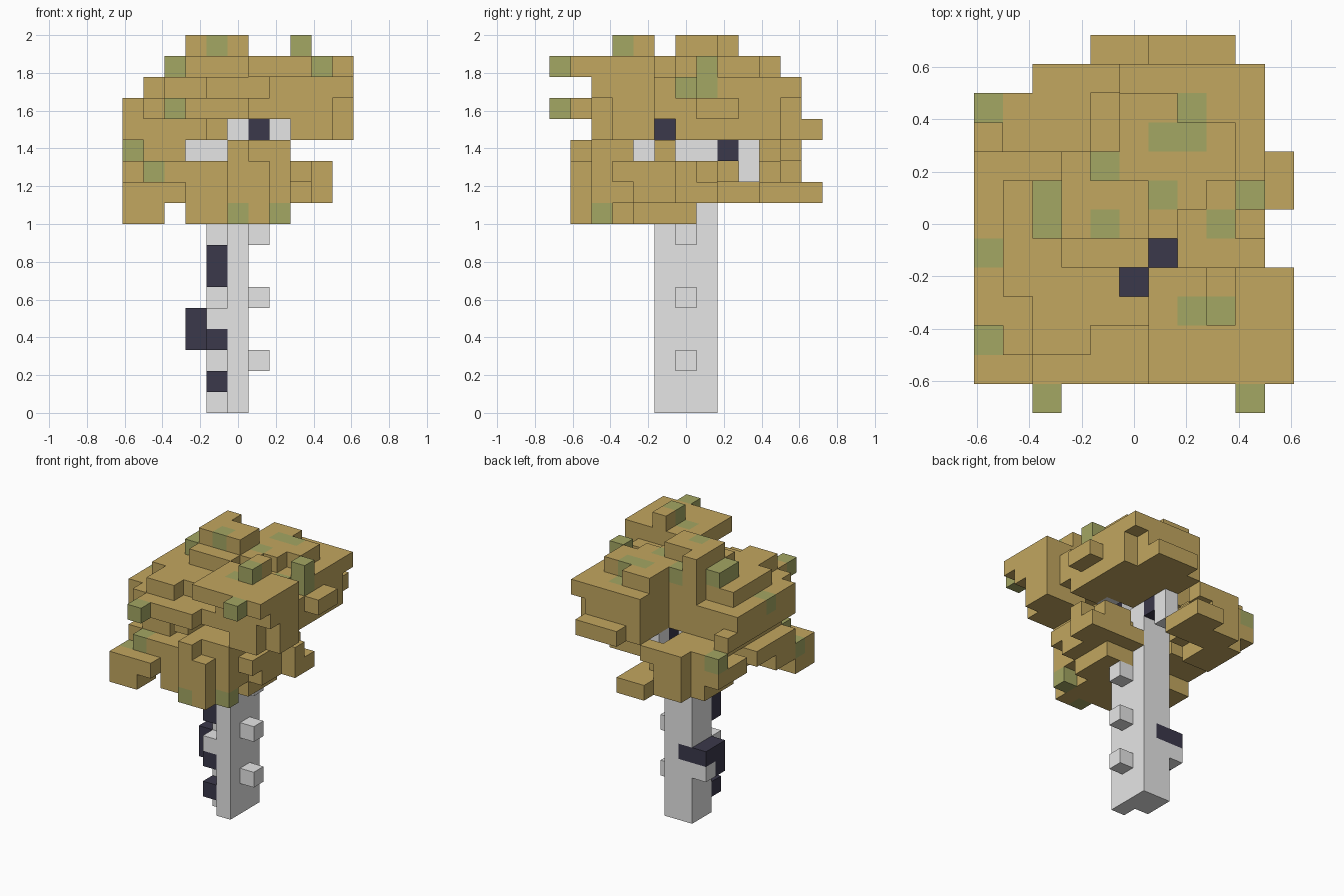
import bpy, bmesh
from mathutils import Vector

if "Cube" in bpy.data.objects:
    bpy.data.objects.remove(bpy.data.objects["Cube"])

V = 1 / 9  # edge of one cube; the tree is 18 cubes tall


def material(name, r, g, b):
    m = bpy.data.materials.new(name)
    m.diffuse_color = (r, g, b, 1)
    m.use_nodes = True
    m.node_tree.nodes["Principled BSDF"].inputs["Base Color"].default_value = m.diffuse_color
    return m


TAN = material("tan leaf", 0.54, 0.385, 0.115)
GREEN = material("green leaf", 0.37, 0.385, 0.125)
PALE = material("pale bark", 0.79, 0.79, 0.79)
DARK = material("dark bark", 0.043, 0.040, 0.070)

cells = {}  # (i, j, k) -> material


def fill(mat, k0, k1, *boxes):
    """Fill boxes (i0, i1, j0, j1) over levels k0..k1."""
    for i0, i1, j0, j1 in boxes:
        for i in range(i0, i1 + 1):
            for j in range(j0, j1 + 1):
                for k in range(k0, k1 + 1):
                    cells[i, j, k] = mat


# Upper crown
fill(TAN, 17, 17, (-2, -2, 0, 2), (-1, 0, 0, 1), (3, 3, -3, -2))
fill(TAN, 16, 16, (-3, -3, 0, 1), (-2, 1, -1, 2), (0, 1, 3, 4), (1, 5, -5, -2),
     (4, 4, -6, -6), (4, 4, 1, 1), (2, 2, 1, 3), (3, 3, 2, 3))
fill(TAN, 15, 15, (-4, -3, -2, 1), (-3, -2, -4, -3), (-2, 4, -3, 2),
     (0, 4, 3, 5), (2, 5, -4, -2))
fill(TAN, 14, 14, (-4, -1, -4, 2), (-3, -1, -5, -5), (-5, -5, -3, 2),
     (0, 0, -5, -3), (1, 4, -4, -2), (5, 5, -3, -2), (-1, 4, -1, 2),
     (0, 4, 3, 4), (0, 3, 5, 5), (5, 5, 1, 2), (-3, -3, -6, -6))
fill(TAN, 13, 13, (-5, -5, -3, 3), (-4, -2, -3, 2), (-1, -1, -4, 2),
     (3, 4, -4, -2), (5, 5, -3, -2), (3, 4, 0, 4), (0, 2, 1, 5), (1, 3, 6, 6),
     (3, 3, 5, 5))

# Lower crown, open at the back right
fill(TAN, 12, 12, (-4, -3, -3, 2), (0, 0, -5, -5), (0, 2, -4, -3),
     (1, 2, -1, -1), (-5, -5, 4, 4), (-4, -2, 3, 4), (-3, -1, 5, 5))
fill(TAN, 11, 11, (-5, -5, -3, 0), (-4, -3, -4, 0), (-2, 2, -4, -2),
     (0, 1, -5, -5), (1, 3, -3, 0), (4, 4, 0, 0), (2, 3, 1, 1),
     (-5, -2, 2, 4), (-1, -1, 3, 4), (-3, -2, 5, 5))
fill(TAN, 10, 10, (-5, -3, -5, -2), (-2, 2, -4, -2), (0, 1, -5, -5),
     (1, 3, -2, 1), (4, 4, 0, 1), (-3, 0, 4, 5), (-1, 0, 6, 6), (-4, -3, 2, 4))
fill(TAN, 9, 9, (-5, -4, -5, -4), (-2, 1, -4, -3), (0, 1, -5, -5),
     (2, 2, -4, -4), (-1, 2, -2, -2), (1, 2, -1, 0))

# Two shafts in the crown through which the bark shows
for k in range(13, 18):
    cells.pop((0, -2, k), None)
    cells.pop((1, -1, k), None)
cells.pop((4, 0, 15), None)

# Green leaves: the topmost cube of these columns, and a few on the sides
for i, j in [(-5, 4), (2, 4), (1, 3), (2, 3), (-1, 2), (-3, 0), (-3, 1), (1, 1),
             (4, 1), (-1, 0), (3, 0), (-5, -1), (-5, -4), (2, -3), (3, -3),
             (-3, -6), (4, -6)]:
    top = max((k for a, b, k in cells if (a, b) == (i, j)), default=None)
    if top is not None:
        cells[i, j, top] = GREEN
for c in [(0, -5, 9), (2, -4, 9), (-4, -4, 11), (4, 1, 15)]:
    cells[c] = GREEN
for j in (-3, -2, -1, 0, 1, 2, 3):  # keep the left side ragged
    if j % 2:
        cells.pop((-5, j, 12), None)

# Trunk with knots on the right
fill(PALE, 0, 12, (0, 0, -1, 1), (-1, -1, 0, 1))
for k in (2, 5, 8):
    fill(PALE, k, k, (1, 1, 0, 0))
fill(PALE, 3, 3, (-2, -2, 1, 1))
fill(PALE, 4, 4, (-1, -1, -1, -1))

# Dark bark patches
fill(DARK, 1, 1, (-1, -1, -1, -1))
fill(DARK, 6, 7, (-1, -1, -1, -1))
fill(DARK, 3, 3, (-1, -1, -1, -1), (-2, -2, 0, 0))
fill(DARK, 4, 4, (-2, -2, 0, 1), (-1, -1, 1, 1))

# Branches
fill(PALE, 12, 12, (-2, -1, -1, -1), (1, 1, -2, -2), (0, 0, 3, 3))
fill(PALE, 11, 11, (0, 0, 3, 3))
fill(PALE, 13, 13, (0, 0, -1, -1), (2, 2, 0, 0))
fill(DARK, 12, 12, (0, 0, 2, 2), (0, 0, -2, -2))
fill(DARK, 13, 13, (1, 1, -1, -1))


def build(name, mats):
    """Skin the outer faces of all cubes in these materials."""
    bm = bmesh.new()
    for c, mat in cells.items():
        if mat not in mats:
            continue
        centre = Vector((c[0], c[1], c[2] + 0.5))
        for axis in range(3):
            for s in (-1, 1):
                n = [0, 0, 0]
                n[axis] = s
                if tuple(a + b for a, b in zip(c, n)) in cells:
                    continue
                n = Vector(n) * 0.5
                u = Vector((n.y, n.z, n.x))
                w = n.cross(u) * 2
                quad = [n + u + w, n - u + w, n - u - w, n + u - w]
                if (quad[1] - quad[0]).cross(quad[2] - quad[1]).dot(n) < 0:
                    quad.reverse()
                f = bm.faces.new([bm.verts.new((centre + q) * V) for q in quad])
                f.material_index = mats.index(mat)
    bmesh.ops.remove_doubles(bm, verts=bm.verts, dist=1e-4)
    bmesh.ops.dissolve_limit(bm, angle_limit=0.02, verts=bm.verts,
                             edges=bm.edges, delimit={'MATERIAL'})
    me = bpy.data.meshes.new(name)
    bm.to_mesh(me)
    bm.free()
    for m in mats:
        me.materials.append(m)
    bpy.context.collection.objects.link(bpy.data.objects.new(name, me))


build("leaf_crown", [TAN, GREEN])
build("trunk_and_branches", [PALE, DARK])
